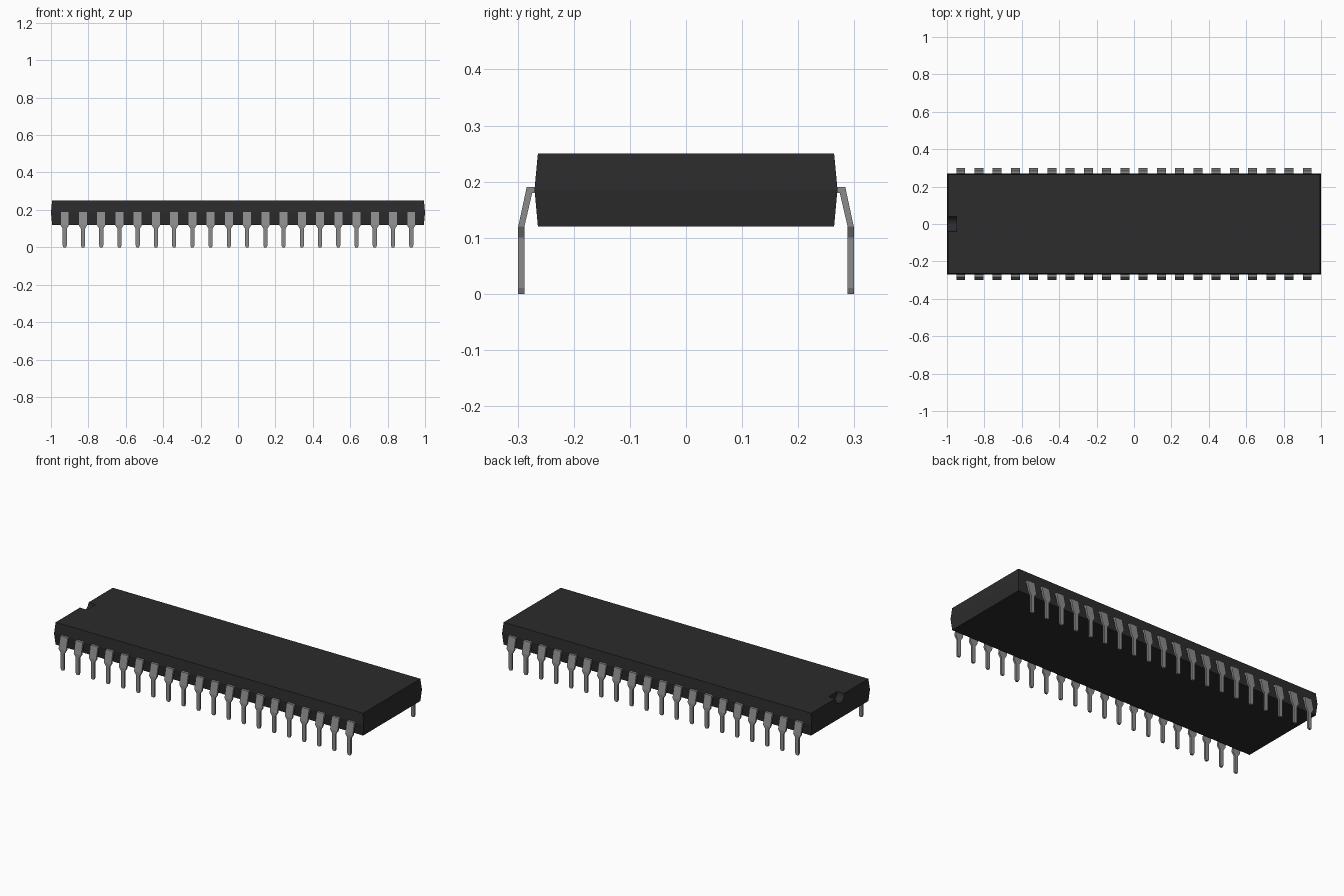
import bpy, bmesh, math
from mathutils import Matrix

cube = bpy.data.objects.get("Cube")
if cube:
    bpy.data.objects.remove(cube, do_unlink=True)


def material(name, value):
    m = bpy.data.materials.new(name)
    m.use_nodes = True
    col = (value, value, value, 1)
    m.diffuse_color = col
    m.node_tree.nodes["Principled BSDF"].inputs["Base Color"].default_value = col
    return m


def loft(name, sections, mat):
    """Skin a row of four-point sections and cap both ends."""
    bm = bmesh.new()
    rings = [[bm.verts.new(p) for p in s] for s in sections]
    for a, b in zip(rings, rings[1:]):
        for i in range(4):
            j = (i + 1) % 4
            bm.faces.new((a[i], a[j], b[j], b[i]))
    bm.faces.new(rings[0])
    bm.faces.new(rings[-1])
    bmesh.ops.recalc_face_normals(bm, faces=bm.faces)
    me = bpy.data.meshes.new(name)
    bm.to_mesh(me)
    bm.free()
    me.materials.append(mat)
    return me


def add(name, mesh):
    ob = bpy.data.objects.new(name, mesh)
    bpy.context.collection.objects.link(ob)
    return ob


black = material("black plastic", 0.025)
grey = material("grey metal", 0.26)

# Body: block that bulges slightly at mid height
body_rows = [(0.12, 0.994, 0.264), (0.186, 1.0, 0.27), (0.25, 0.994, 0.264)]
body = add("body", loft("body", [
    [(-x, -y, z), (x, -y, z), (x, y, z), (-x, y, z)] for z, x, y in body_rows], black))

# Half-round orientation notch in the left-hand end of the top
bm = bmesh.new()
bmesh.ops.create_cone(bm, cap_ends=True, segments=16, radius1=0.04, radius2=0.04, depth=0.1,
                      matrix=Matrix.Translation((-1.0, 0, 0.25)) @ Matrix.Rotation(math.pi / 2, 4, 'Y'))
cut_mesh = bpy.data.meshes.new("notch_cutter")
bm.to_mesh(cut_mesh)
bm.free()
cut_mesh.materials.append(black)
cutter = add("notch_cutter", cut_mesh)
cutter.hide_render = True
mod = body.modifiers.new("notch", 'BOOLEAN')
mod.operation = 'DIFFERENCE'
mod.solver = 'EXACT'
mod.object = cutter
bpy.context.view_layer.objects.active = body
bpy.ops.object.modifier_apply(modifier=mod.name)
bpy.data.objects.remove(cutter, do_unlink=True)

# Pin: inner (y, z), outer (y, z), half width, from shoulder to tip
pin_rows = [
    ((0.262, 0.180), (0.262, 0.190), 0.024),
    ((0.274, 0.180), (0.284, 0.190), 0.024),
    ((0.288, 0.120), (0.299, 0.120), 0.024),
    ((0.288, 0.100), (0.299, 0.100), 0.011),
    ((0.288, 0.010), (0.299, 0.010), 0.011),
    ((0.288, 0.000), (0.299, 0.000), 0.007),
]
pin_mesh = loft("pin", [
    [(-w, -a[0], a[1]), (w, -a[0], a[1]), (w, -b[0], b[1]), (-w, -b[0], b[1])]
    for a, b, w in pin_rows], grey)

# Twenty pins along each long side
COUNT, PITCH = 20, 0.0975
for side, angle in (("front", 0), ("back", math.pi)):
    for i in range(COUNT):
        pin = add(f"{side}_pin_{i + 1}", pin_mesh)
        pin.location.x = (i - (COUNT - 1) / 2) * PITCH
        pin.rotation_euler.z = angle
